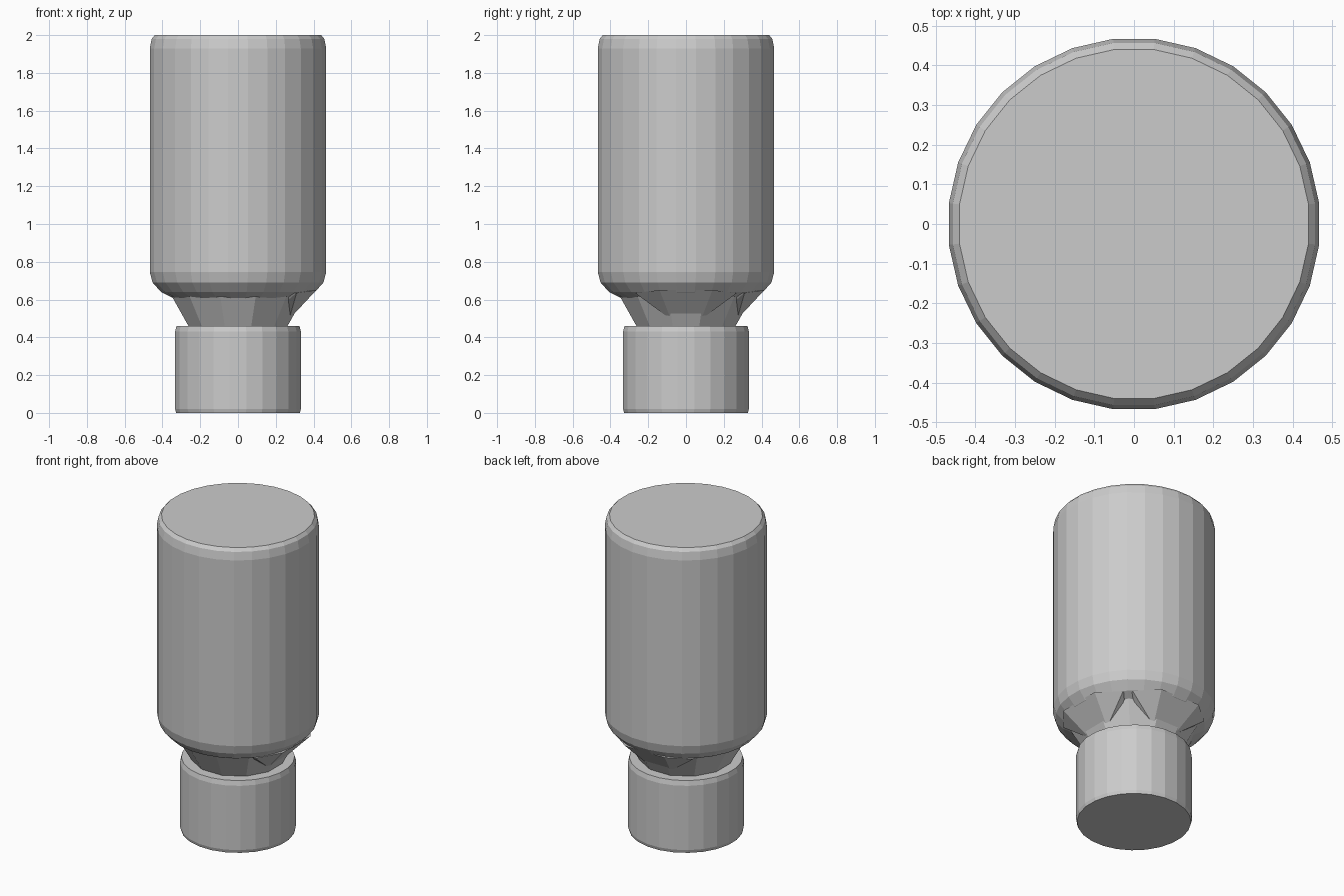
import bpy, bmesh
from math import cos, sin, pi

if "Cube" in bpy.data.objects:
    bpy.data.objects.remove(bpy.data.objects["Cube"])


def lathe(name, profile, sides):
    """Closed solid of revolution from (radius, z) points, bottom to top."""
    bm = bmesh.new()
    rings = [[bm.verts.new((r * cos(2 * pi * (i + 0.5) / sides),
                            r * sin(2 * pi * (i + 0.5) / sides), z))
              for i in range(sides)] for r, z in profile]
    for a, b in zip(rings, rings[1:]):
        for i in range(sides):
            j = (i + 1) % sides
            bm.faces.new((a[i], a[j], b[j], b[i]))
    bm.faces.new(rings[0][::-1])
    bm.faces.new(rings[-1])
    return finish(name, bm)


def hull(name, points):
    bm = bmesh.new()
    for p in points:
        bm.verts.new(p)
    bmesh.ops.convex_hull(bm, input=bm.verts)
    return finish(name, bm)


def finish(name, bm):
    bmesh.ops.recalc_face_normals(bm, faces=bm.faces)
    mesh = bpy.data.meshes.new(name)
    bm.to_mesh(mesh)
    bm.free()
    obj = bpy.data.objects.new(name, mesh)
    bpy.context.collection.objects.link(obj)
    return obj


# Cap the bottle stands on
lathe("cap", [(0.33, 0.0), (0.336, 0.02), (0.336, 0.43), (0.328, 0.46)], 24)

# Tapered faceted neck
lathe("neck", [(0.26, 0.44), (0.37, 0.63)], 12)

# Bottle body with rounded shoulder and softened base edge
lathe("body", [(0.26, 0.593), (0.34, 0.605), (0.41, 0.64), (0.455, 0.69),
               (0.47, 0.745), (0.47, 1.93), (0.46, 1.98), (0.443, 2.0)], 28)

# Angular webs between shoulder and cap, on the right and back
web = [(r, s * w, z) for s in (-1, 1)
       for r, w, z in ((0.27, 0.08, 0.495), (0.415, 0.14, 0.65),
                       (0.31, 0.27, 0.635), (0.15, 0.08, 0.50),
                       (0.15, 0.2, 0.635))]
hull("right_web", web)
hull("back_web", [(-y, x, z) for x, y, z in web])
